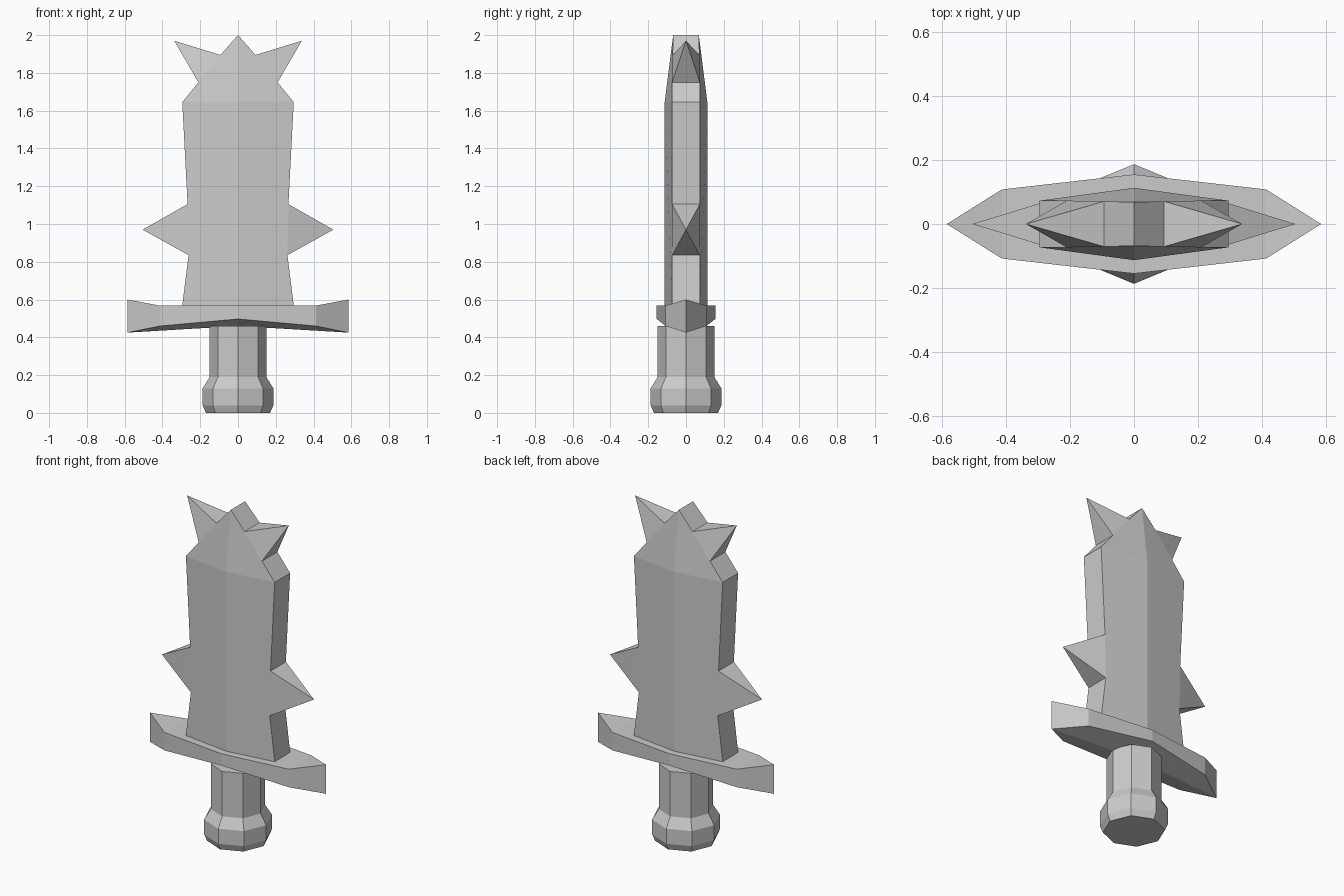
import bpy, bmesh, math

if "Cube" in bpy.data.objects:
    bpy.data.objects.remove(bpy.data.objects["Cube"])


def mesh_object(name, verts, faces, mirror=False):
    mesh = bpy.data.meshes.new(name)
    mesh.from_pydata(verts, [], faces)
    bm = bmesh.new()
    bm.from_mesh(mesh)
    if mirror:  # one quarter is modelled, reflect it over x and y
        for axis in (0, 1):
            copy = bmesh.ops.duplicate(bm, geom=bm.verts[:] + bm.edges[:] + bm.faces[:])["geom"]
            for v in copy:
                if isinstance(v, bmesh.types.BMVert):
                    v.co[axis] *= -1
        bmesh.ops.remove_doubles(bm, verts=bm.verts[:], dist=0.0005)
    bmesh.ops.recalc_face_normals(bm, faces=bm.faces[:])
    bm.to_mesh(mesh)
    bm.free()
    ob = bpy.data.objects.new(name, mesh)
    bpy.context.collection.objects.link(ob)
    return ob


# Blade: outline of the right front quarter, from the guard up to the tip
outline = [(0.295, 0.568), (0.262, 0.835), (0.267, 1.105),
           (0.295, 1.645), (0.21, 1.75), (0.093, 1.895), (0, 2.0)]
depth = [0.073] * 5 + [0.071, 0.068]
n = len(outline)
verts = [(x, -d, z) for (x, z), d in zip(outline, depth)]   # front edge
verts += [(x, 0, z) for x, z in outline]                    # middle of the rim
verts += [(0, -0.113, 0.568), (0, -0.113, 1.645), (0, 0, 0.568)]
ridge_low, ridge_high, base = 2 * n, 2 * n + 1, 2 * n + 2
faces = [(ridge_low, 0, 1, 2, 3, ridge_high),
         (ridge_high, 3, 4, 5, 6),
         (base, n, 0, ridge_low)]
spikes = {1: (0.505, 0, 0.97), 4: (0.338, 0, 1.97)}
for i in range(n - 1):
    if i in spikes:
        tip = len(verts)
        verts.append(spikes[i])
        faces += [(i, tip, i + 1), (i, i + n, tip), (i + 1, tip, i + 1 + n)]
    else:
        faces.append((i, i + n, i + 1 + n, i + 1))
mesh_object("blade", verts, faces, mirror=True)

# Guard: flat top with raised ends, underside ridged along the middle
verts = [(0, -0.155, 0.568), (0.413, -0.108, 0.568), (0.585, 0, 0.6),
         (0, -0.155, 0.497), (0.413, -0.108, 0.46), (0.585, 0, 0.425),
         (0, 0, 0.568), (0.413, 0, 0.568), (0, 0, 0.46)]
faces = [(0, 3, 4, 1), (1, 4, 5, 2), (6, 0, 1, 7), (7, 1, 2),
         (8, 5, 4), (8, 4, 3)]
mesh_object("guard", verts, faces, mirror=True)

# Handle and pommel: eight-sided turned profile
profile = [(0.17, 0), (0.187, 0.04), (0.187, 0.13), (0.15, 0.19), (0.15, 0.46)]
sides = 8
verts = [(r * math.cos(math.tau * k / sides), r * math.sin(math.tau * k / sides), z)
         for r, z in profile for k in range(sides)]
faces = [(j * sides + k, j * sides + (k + 1) % sides,
          (j + 1) * sides + (k + 1) % sides, (j + 1) * sides + k)
         for j in range(len(profile) - 1) for k in range(sides)]
faces += [tuple(range(sides)), tuple(range(len(verts) - sides, len(verts)))]
mesh_object("handle", verts, faces)
